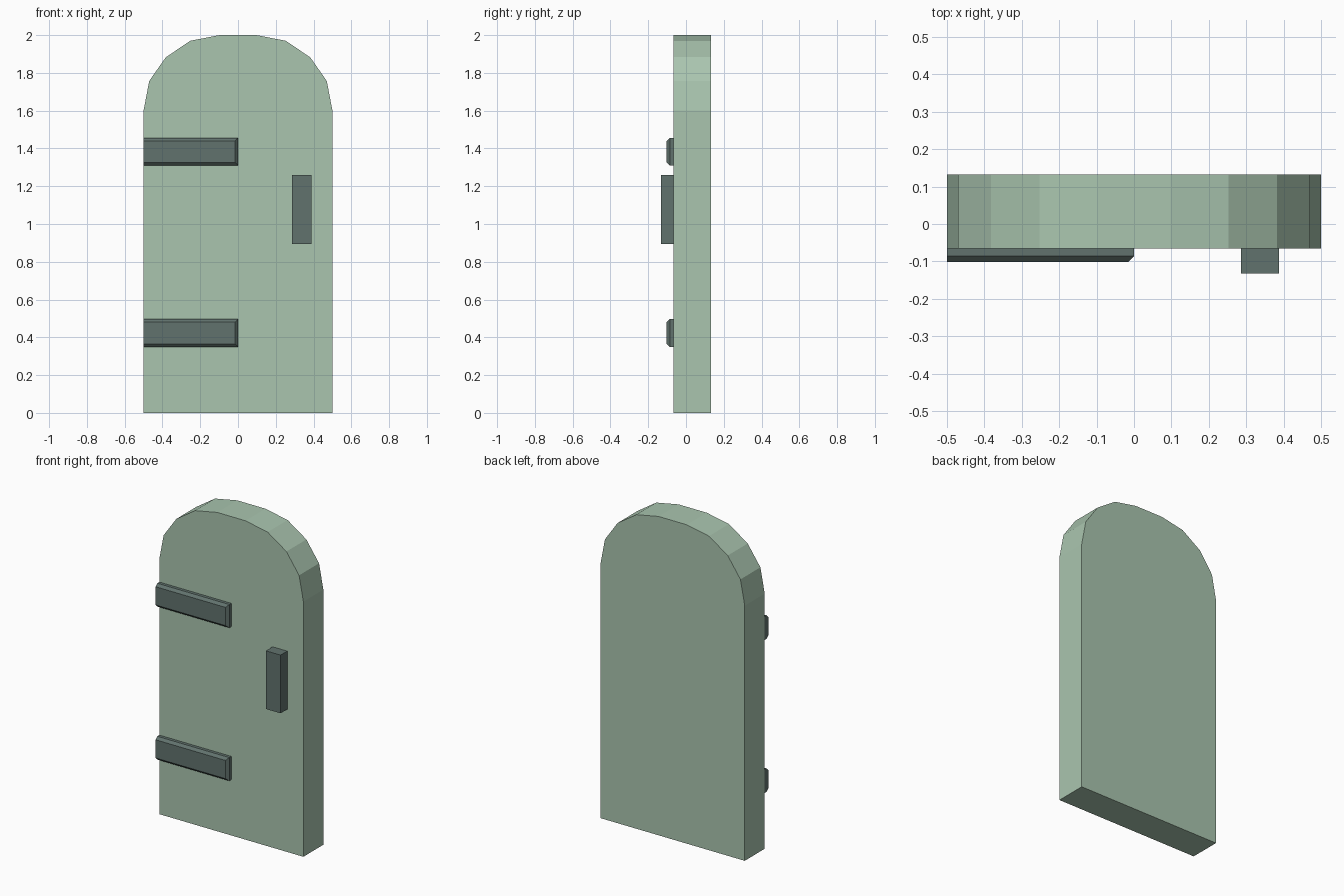
import bpy, bmesh
from mathutils import Vector

if "Cube" in bpy.data.objects:
    bpy.data.objects.remove(bpy.data.objects["Cube"])

FRONT, BACK = -0.066, 0.132


def material(name, rgb):
    m = bpy.data.materials.new(name)
    m.diffuse_color = (*rgb, 1)
    m.use_nodes = True
    m.node_tree.nodes["Principled BSDF"].inputs["Base Color"].default_value = m.diffuse_color
    return m


def finish(name, bm, mat):
    bmesh.ops.recalc_face_normals(bm, faces=bm.faces[:])
    me = bpy.data.meshes.new(name)
    bm.to_mesh(me)
    bm.free()
    me.materials.append(mat)
    ob = bpy.data.objects.new(name, me)
    bpy.context.collection.objects.link(ob)
    return ob


def box(lo, hi):
    lo, hi = Vector(lo), Vector(hi)
    bm = bmesh.new()
    bmesh.ops.create_cube(bm, size=1)
    bmesh.ops.scale(bm, vec=hi - lo, verts=bm.verts)
    bmesh.ops.translate(bm, vec=(lo + hi) / 2, verts=bm.verts)
    return bm


wood = material("door_green", (0.40, 0.56, 0.43))
metal = material("dark_fittings", (0.12, 0.17, 0.155))

# Arched door panel: half profile mirrored, then extruded through its thickness
half = [(0.5, 0), (0.5, 1.6), (0.47, 1.757), (0.382, 1.883), (0.252, 1.97), (0.098, 2.0)]
profile = half + [(-x, z) for x, z in reversed(half)]
bm = bmesh.new()
face = bm.faces.new([bm.verts.new((x, FRONT, z)) for x, z in profile])
ext = bmesh.ops.extrude_face_region(bm, geom=[face], use_keep_orig=True)
bmesh.ops.translate(bm, vec=(0, BACK - FRONT, 0),
                    verts=[v for v in ext["geom"] if isinstance(v, bmesh.types.BMVert)])
finish("door_panel", bm, wood)

# Strap hinges: front edges chamfered except at the door's edge
for name, z in (("lower_hinge", 0.35), ("upper_hinge", 1.31)):
    y = -0.102
    bm = box((-0.5, y, z), (0, FRONT, z + 0.146))
    edges = [e for e in bm.edges
             if all(abs(v.co.y - y) < 1e-4 for v in e.verts)
             and any(v.co.x > -0.1 for v in e.verts)]
    bmesh.ops.bevel(bm, geom=edges, offset=0.016, offset_type='OFFSET',
                    segments=1, affect='EDGES', clamp_overlap=True)
    finish(name, bm, metal)

# Handle block
finish("handle", box((0.286, -0.132, 0.895), (0.388, FRONT, 1.26)), metal)
